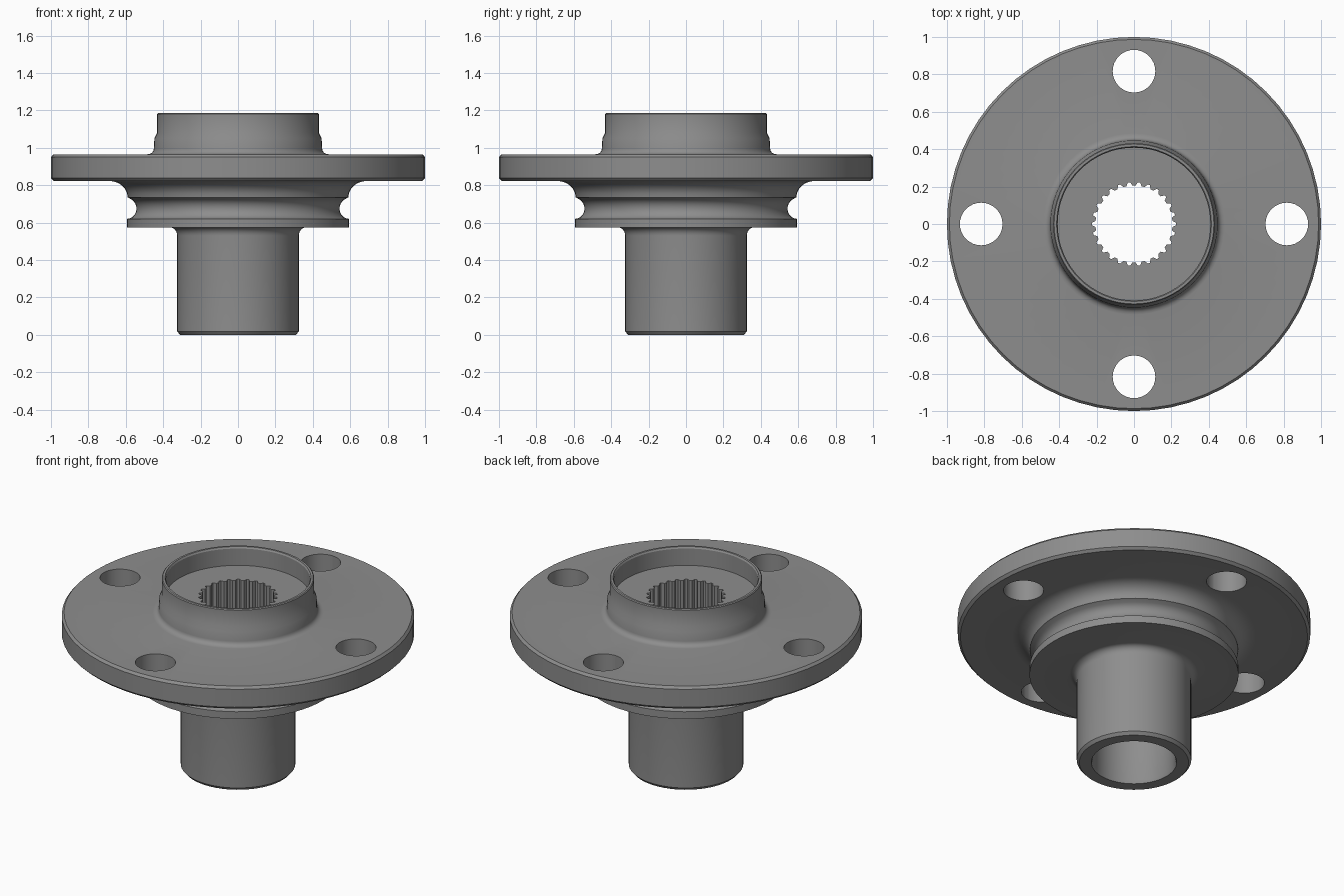
import bpy, bmesh, math
from mathutils import Vector, Matrix

cube = bpy.data.objects.get("Cube")
if cube:
    bpy.data.objects.remove(cube, do_unlink=True)

metal = bpy.data.materials.new("grey metal")
metal.use_nodes = True
GREY = (0.27, 0.27, 0.27, 1)
metal.diffuse_color = GREY
metal.node_tree.nodes["Principled BSDF"].inputs["Base Color"].default_value = GREY


def make_object(name, bm):
    bmesh.ops.recalc_face_normals(bm, faces=bm.faces)
    mesh = bpy.data.meshes.new(name)
    bm.to_mesh(mesh)
    bm.free()
    mesh.materials.append(metal)
    obj = bpy.data.objects.new(name, mesh)
    bpy.context.collection.objects.link(obj)
    return obj


def lathe(name, profile, steps=64):
    bm = bmesh.new()
    verts = [bm.verts.new((r, 0, z)) for r, z in profile]
    edges = [bm.edges.new(pair) for pair in zip(verts, verts[1:])]
    bmesh.ops.spin(bm, geom=verts + edges, axis=(0, 0, 1), cent=(0, 0, 0),
                   angle=math.tau, steps=steps)
    bmesh.ops.remove_doubles(bm, verts=bm.verts, dist=0.0005)
    return make_object(name, bm)


def arc(cx, cz, rx, rz, start, end, n=6):
    angles = [math.radians(start + (end - start) * i / n) for i in range(n + 1)]
    return [(cx + rx * math.cos(a), cz + rz * math.sin(a)) for a in angles]


# Hub: lower bore, stub shaft, grooved shoulder, flange, collar and recess
profile = [(0, 0.32), (0.22, 0.32), (0.235, 0.3), (0.235, 0.02), (0.242, 0),
           (0.31, 0), (0.325, 0.018)]
profile += arc(0.365, 0.53, 0.04, 0.045, 180, 90)      # shaft fillet
profile += [(0.593, 0.575), (0.593, 0.62)]
profile += arc(0.593, 0.675, 0.05, 0.055, 270, 120, 9)  # round groove
profile += arc(0.69, 0.735, 0.1, 0.088, 180, 90)       # flange fillet
profile += [(0.985, 0.823), (1, 0.838), (1, 0.95), (0.987, 0.965)]
profile += arc(0.485, 0.995, 0.035, 0.03, 270, 180, 4)  # collar fillet
profile += [(0.447, 1.05), (0.432, 1.08), (0.432, 1.18), (0.427, 1.185),
            (0.414, 1.185), (0.408, 1.175), (0.408, 1.07), (0, 1.07)]
hub = lathe("wheel_hub", profile)

# Splined bore cutter
TEETH = 26
bm = bmesh.new()
outline = []
for i in range(TEETH):
    for part, r in ((-0.32, 0.206), (-0.12, 0.224), (0.12, 0.224), (0.32, 0.206)):
        a = math.tau * (i + part) / TEETH
        outline.append(bm.verts.new((r * math.cos(a), r * math.sin(a), 0.25)))
face = bm.faces.new(outline)
top = bmesh.ops.extrude_face_region(bm, geom=[face])["geom"]
bmesh.ops.translate(bm, vec=Vector((0, 0, 1)),
                    verts=[v for v in top if isinstance(v, bmesh.types.BMVert)])
cutters = [make_object("spline_cutter", bm)]

# Bolt hole cutters
bm = bmesh.new()
for i in range(4):
    turn = Matrix.Rotation(i * math.pi / 2, 4, "Z")
    bmesh.ops.create_cone(bm, cap_ends=True, segments=32, radius1=0.114,
                          radius2=0.114, depth=0.5,
                          matrix=turn @ Matrix.Translation((0.817, 0, 0.9)))
cutters.append(make_object("bolt_hole_cutter", bm))

# Cut the holes, then drop the cutters
bpy.ops.object.select_all(action="DESELECT")
bpy.context.view_layer.objects.active = hub
hub.select_set(True)
for cutter in cutters:
    cutter.hide_render = True
    cut = hub.modifiers.new(cutter.name, "BOOLEAN")
    cut.operation = "DIFFERENCE"
    cut.solver = "EXACT"
    cut.object = cutter
    bpy.ops.object.modifier_apply(modifier=cut.name)
    bpy.data.objects.remove(cutter, do_unlink=True)

bpy.ops.object.shade_smooth_by_angle(angle=math.radians(30))
